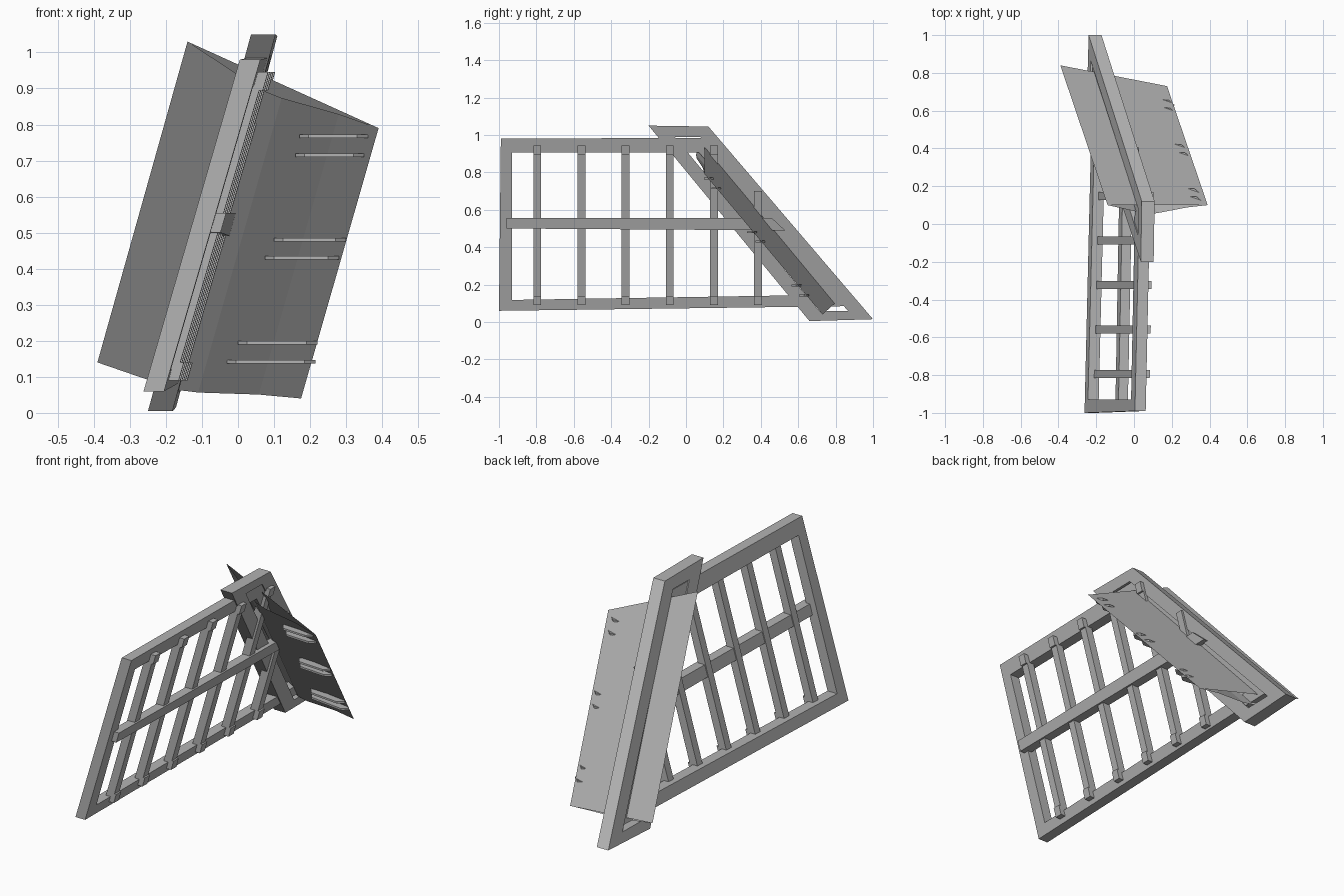
import bpy
import bmesh
from mathutils import Vector

if "Cube" in bpy.data.objects:
    bpy.data.objects.remove(bpy.data.objects["Cube"])

grey = bpy.data.materials.new("plain_grey")
grey.use_nodes = True
GREY = (0.45, 0.45, 0.45, 1)
grey.diffuse_color = GREY
grey.node_tree.nodes["Principled BSDF"].inputs["Base Color"].default_value = GREY


def finish(name, bm, closed=True):
    if closed:
        bmesh.ops.recalc_face_normals(bm, faces=bm.faces)
    mesh = bpy.data.meshes.new(name)
    bm.to_mesh(mesh)
    bm.free()
    mesh.materials.append(grey)
    ob = bpy.data.objects.new(name, mesh)
    bpy.context.collection.objects.link(ob)
    return ob


def lean(y, z, off=0.0):
    """Point on the leaning, slightly turned main plane."""
    return Vector((-0.212 + 0.29 * (z - 0.06) + 0.02 * y + off, y, z))


def ring(name, outer, inner, lo, hi):
    """Mitred frame between two outlines in the main plane."""
    bm = bmesh.new()
    loops = [[bm.verts.new(lean(y, z, off)) for y, z in pts]
             for pts, off in ((outer, lo), (outer, hi), (inner, hi), (inner, lo))]
    n = len(outer)
    for k in range(4):
        a, b = loops[k], loops[(k + 1) % 4]
        for i in range(n):
            j = (i + 1) % n
            bm.faces.new((a[i], a[j], b[j], b[i]))
    return finish(name, bm)


def prism(name, base, shift):
    """Polygon extruded along a vector."""
    bm = bmesh.new()
    a = [bm.verts.new(p) for p in base]
    b = [bm.verts.new(p + shift) for p in base]
    bm.faces.new(a)
    bm.faces.new(b)
    for i in range(len(a)):
        j = (i + 1) % len(a)
        bm.faces.new((a[i], a[j], b[j], b[i]))
    return finish(name, bm)


def strip(name, pts, lo, hi):
    return prism(name, [lean(y, z, lo) for y, z in pts], Vector((hi - lo, 0, 0)))


# Lattice frame with a sloping end
ring("lattice_frame",
     [(-1, 0.06), (-0.99, 0.98), (0.1, 0.985), (0.88, 0.085)],
     [(-0.93, 0.118), (-0.93, 0.905), (0.07, 0.905), (0.73, 0.145)],
     -0.03, 0.027)

# Upright bars, ending at the slope
for i in range(6):
    y = -0.795 + 0.236 * i
    top = min(0.94, 1.0 - (y - 0.13) * 1.18)
    w = 0.021
    strip(f"lattice_bar_{i + 1}",
          [(y - w, 0.09), (y + w, 0.09), (y + w, top), (y - w, top)], 0.0, 0.045)
    # Pegs where the bars meet the rails
    for z in (0.115, 0.92):
        if z < top:
            strip(f"bar_peg_{i + 1}",
                  [(y - w, z - 0.025), (y + w, z - 0.025), (y + w, z + 0.025), (y - w, z + 0.025)],
                  0.02, 0.055)

# Middle rail
strip("middle_rail", [(-0.96, 0.5), (0.53, 0.49), (0.46, 0.555), (-0.96, 0.555)], 0.005, 0.055)

# Slanted opening frame
ring("slanted_frame",
     [(-0.2, 1.05), (0.12, 1.045), (1.0, 0.015), (0.66, 0.005)],
     [(-0.06, 0.99), (0.075, 0.99), (0.865, 0.06), (0.71, 0.06)],
     -0.035, 0.033)

# Tilted shutter: flat back sheet and folded front sheet, open at the ends
A, B = Vector((-0.39, 0.84, 0.14)), Vector((-0.14, 0.1, 1.03))
C, D = Vector((0.39, 0.1, 0.79)), Vector((0.175, 0.73, 0.04))
normal = (B - A).cross(C - B).normalized()
bm = bmesh.new()
section = [(0, 0), (0.42, -0.06), (0.52, -0.055), (0.8, -0.016), (1, 0)]
rows = [(bm.verts.new(B.lerp(C, s) + normal * d), bm.verts.new(A.lerp(D, s) + normal * d))
        for s, d in section]
for p, q in zip(rows, rows[1:]):
    bm.faces.new((p[0], q[0], q[1], p[1]))
first, last = rows[0], rows[-1]
bm.faces.new((first[0], first[1], last[1], last[0]))
finish("tilted_shutter", bm, closed=False)


# Pointed slats showing through the shutter front
def on_shutter(x, z, depth):
    y = A.y - (normal.x * (x - A.x) + normal.z * (z - A.z) - depth) / normal.y
    return Vector((x, y, z))


slats = [(0.17, 0.36, 0.762), (0.16, 0.35, 0.71), (0.10, 0.30, 0.475),
         (0.075, 0.28, 0.425), (0.0, 0.22, 0.19), (-0.03, 0.215, 0.137)]
for i, (x0, x1, z) in enumerate(slats):
    base = [on_shutter(x0, z, -0.045), on_shutter(x0 + 0.025, z, -0.065),
            on_shutter(x1 - 0.03, z, -0.035), on_shutter(x1, z, -0.008),
            on_shutter(x1 - 0.03, z, 0.004), on_shutter(x0 + 0.025, z, -0.03)]
    prism(f"shutter_slat_{i + 1}", base, Vector((0, 0, 0.01)))
